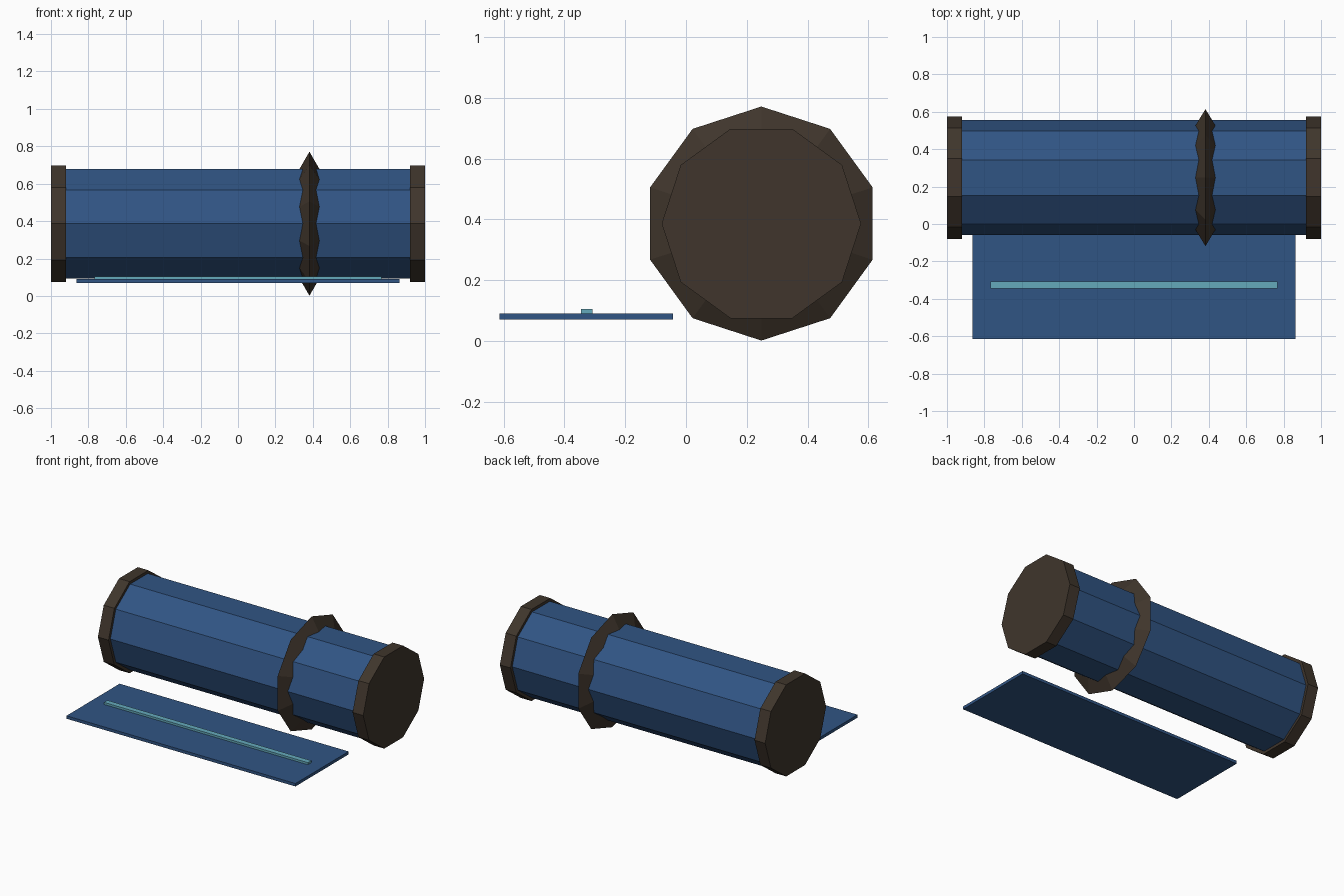
import bpy, math
from mathutils import Matrix

if "Cube" in bpy.data.objects:
    bpy.data.objects.remove(bpy.data.objects["Cube"])

SIDES = 10
AXIS_Y, AXIS_Z = 0.248, 0.386      # centre line of the roll


def material(name, rgb):
    m = bpy.data.materials.new(name)
    m.diffuse_color = (*rgb, 1)
    m.use_nodes = True
    m.node_tree.nodes["Principled BSDF"].inputs["Base Color"].default_value = m.diffuse_color
    return m


blue = material("blue_cloth", (0.03, 0.09, 0.23))
brown = material("dark_leather", (0.05, 0.036, 0.025))
teal = material("teal_trim", (0.13, 0.40, 0.50))


def finish(name, mat):
    ob = bpy.context.object
    ob.name = ob.data.name = name
    ob.data.materials.append(mat)
    return ob


def drum(name, radius, x0, x1, mat):
    # ten-sided cylinder along x with corners on the y axis
    bpy.ops.mesh.primitive_cylinder_add(vertices=SIDES, radius=radius, depth=x1 - x0)
    ob = finish(name, mat)
    ob.data.transform(Matrix.Rotation(math.pi / 2, 4, 'Z') @ Matrix.Rotation(math.pi / 2, 4, 'X')
                      @ Matrix.Rotation(math.pi / 2, 4, 'Z'))
    ob.location = ((x0 + x1) / 2, AXIS_Y, AXIS_Z)
    return ob


def slab(name, x, y0, y1, z0, z1, mat):
    bpy.ops.mesh.primitive_cube_add(size=1, location=(0, (y0 + y1) / 2, (z0 + z1) / 2))
    ob = finish(name, mat)
    ob.data.transform(Matrix.Diagonal((2 * x, y1 - y0, z1 - z0, 1)))
    return ob


# rolled body and its end caps
drum("roll_body", 0.308, -0.96, 0.96, blue)
drum("end_cap_left", 0.328, -1.0, -0.92, brown)
drum("end_cap_right", 0.328, 0.92, 1.0, brown)

# strap: ring with a triangular section, one corner pointing outwards
bpy.ops.mesh.primitive_torus_add(major_segments=SIDES, minor_segments=3,
                                 major_radius=0.32, minor_radius=0.065)
strap = finish("strap", brown)
strap.data.transform(Matrix.Rotation(math.pi / 2, 4, 'Y'))
strap.location = (0.382, AXIS_Y, AXIS_Z)

# unrolled flap with a raised stripe
slab("flap", 0.863, -0.614, -0.042, 0.07, 0.09, blue)
slab("flap_stripe", 0.768, -0.345, -0.308, 0.085, 0.104, teal)

# flat shading throughout
for ob in bpy.data.objects:
    ob.data.polygons.foreach_set("use_smooth", [False] * len(ob.data.polygons))
